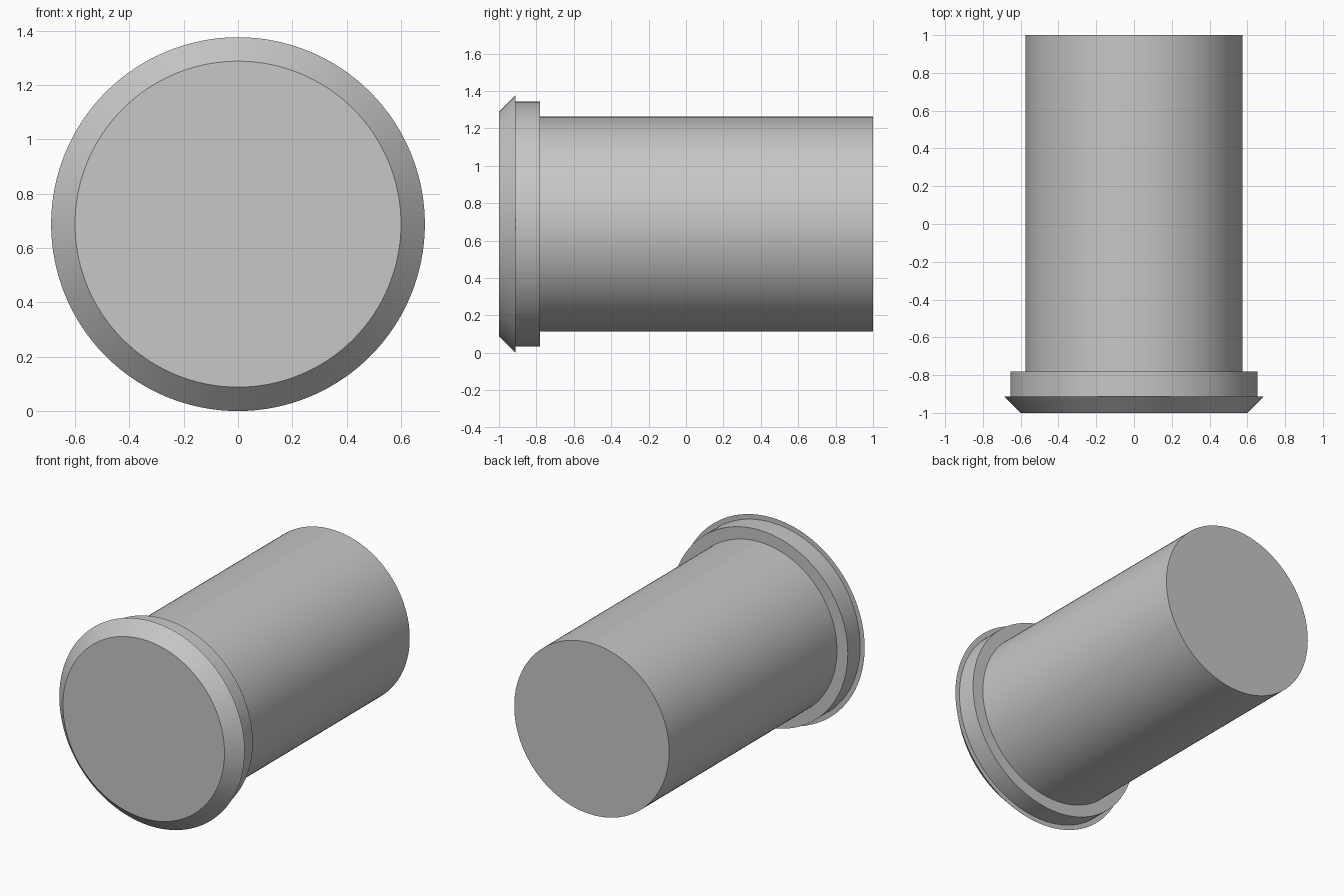
import bpy
import bmesh
from math import cos, sin, tau, radians

cube = bpy.data.objects.get("Cube")
if cube:
    bpy.data.objects.remove(cube, do_unlink=True)

SEGMENTS = 128
AXIS_HEIGHT = 0.688

# Plain grey finish
GREY = (0.57, 0.57, 0.57, 1.0)
grey = bpy.data.materials.new("plain_grey")
grey.use_nodes = True
grey.diffuse_color = GREY
grey.node_tree.nodes["Principled BSDF"].inputs["Base Color"].default_value = GREY


def lathe(name, profile):
    """Revolve (radius, y) points about the horizontal axis and cap both ends."""
    bm = bmesh.new()
    rings = []
    for radius, y in profile:
        angles = [tau * i / SEGMENTS for i in range(SEGMENTS)]
        rings.append([bm.verts.new((radius * sin(a), y, radius * cos(a))) for a in angles])
    for a, b in zip(rings, rings[1:]):
        for i in range(SEGMENTS):
            j = (i + 1) % SEGMENTS
            bm.faces.new((a[i], a[j], b[j], b[i]))
    bm.faces.new(rings[0])
    bm.faces.new(rings[-1])
    bmesh.ops.recalc_face_normals(bm, faces=bm.faces)
    mesh = bpy.data.meshes.new(name)
    bm.to_mesh(mesh)
    bm.free()
    mesh.materials.append(grey)
    obj = bpy.data.objects.new(name, mesh)
    obj.location.z = AXIS_HEIGHT
    bpy.context.collection.objects.link(obj)
    bpy.ops.object.select_all(action="DESELECT")
    obj.select_set(True)
    bpy.context.view_layer.objects.active = obj
    bpy.ops.object.shade_smooth_by_angle(angle=radians(30))
    return obj


# Flanged plug: chamfered head, stepped collar, long shank
lathe("flanged_plug", [
    (0.60, -1.0), (0.688, -0.912),
    (0.655, -0.912), (0.655, -0.78),
    (0.575, -0.78), (0.575, 1.0),
])
